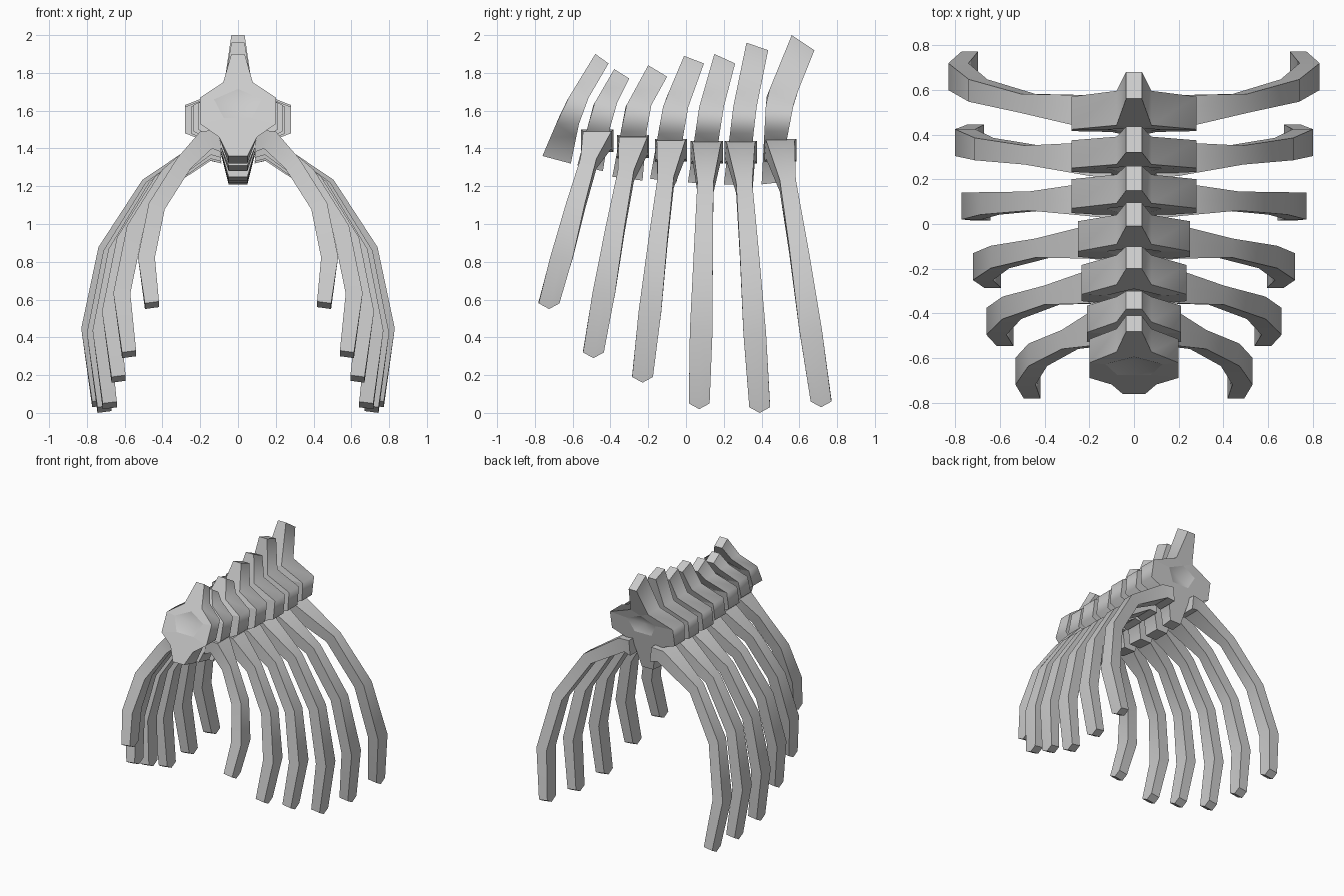
import bpy, bmesh, math
from mathutils import Vector

old = bpy.data.objects.get("Cube")
if old:
    bpy.data.objects.remove(old, do_unlink=True)

bone = bpy.data.materials.new("bone_grey")
bone.use_nodes = True
bone.diffuse_color = (0.6, 0.6, 0.6, 1)
bone.node_tree.nodes["Principled BSDF"].inputs["Base Color"].default_value = (0.6, 0.6, 0.6, 1)


def finish(bm, name):
    bmesh.ops.recalc_face_normals(bm, faces=bm.faces[:])
    mesh = bpy.data.meshes.new(name)
    bm.to_mesh(mesh)
    bm.free()
    mesh.materials.append(bone)
    obj = bpy.data.objects.new(name, mesh)
    bpy.context.collection.objects.link(obj)
    return obj


def lean(line, z):
    """Depth at height z along a top / middle / bottom edge line."""
    top, mid, low = line
    a, b = (top, mid) if z > mid[1] else (mid, low)
    return a[0] + (b[0] - a[0]) * (a[1] - z) / (a[1] - b[1])


def vertebra(name, w, zc, front, back):
    bm = bmesh.new()
    rims = []
    for line, inward in ((front, 1), (back, -1)):
        ztop, zlow = line[0][1], line[2][1]
        half = [(0.035, ztop), (0.078, zc + 0.12), (w, zc + 0.04),
                (w, zc - 0.1), (0.1, zc - 0.17), (0.05, zlow)]
        dish = [(0.127, zc + 0.03), (0.075, zc - 0.07)]

        def add(x, z, push=0.0):
            return bm.verts.new((x, lean(line, z) + push, z))
        R = [add(x, z) for x, z in half]
        L = [add(-x, z) for x, z in half]
        P = [add(x, z) for x, z in dish]
        Q = [add(-x, z) for x, z in dish]
        peak = add(0, zc + 0.085)
        pit = add(0, zc, 0.04 * inward)
        # End cap around the dished socket
        caps = [(R[0], L[0], L[1], R[1]), (R[1], L[1], peak),
                (R[4], L[4], L[5], R[5]), (R[4], L[4], Q[1], P[1])]
        for S, D in ((R, P), (L, Q)):
            caps += [(S[1], S[2], D[0], peak), (S[2], S[3], D[1], D[0]), (S[3], S[4], D[1])]
        flat = [bm.faces.new(f) for f in caps]
        ring = [peak, P[0], P[1], Q[1], Q[0]]
        for i, v in enumerate(ring):
            bm.faces.new((v, ring[(i + 1) % 5], pit)).smooth = True
        rims.append((R + L[::-1], set(flat)))
    # Outer shell joining both end caps
    f, b = rims[0][0], rims[1][0]
    for i in range(len(f)):
        j = (i + 1) % len(f)
        bm.faces.new((f[i], f[j], b[j], b[i])).smooth = True
    flat = rims[0][1] | rims[1][1]
    for e in bm.edges:
        e.smooth = not any(face in flat for face in e.link_faces)
    # The spine tip and keel tip stay crisp
    for r in (f, b):
        for i, j in ((0, 11), (5, 6)):
            bm.edges.get((r[i], r[j])).smooth = False
    for i in (0, 11, 5, 6):
        bm.edges.get((f[i], b[i])).smooth = False
    return finish(bm, name)


def rib(name, side, reach, y0, z0, y1, z1):
    # Outer line of the rib: drop fraction, reach fraction
    bends = [(0.134, 0.61), (0.39, 0.89), (0.70, 1.0), (1.0, 0.93)]
    pts = [(0.10, z0 + 0.03), (0.2, z0 + 0.02)]
    pts += [(reach * r, z0 + (z1 - z0) * d) for d, r in bends]
    depth = [0.17, 0.15, 0.085, 0.10, 0.12, 0.11]
    thick = [0.12, 0.11, 0.09, 0.09, 0.09, 0.075]
    bm = bmesh.new()
    rings = []
    for i, (x, z) in enumerate(pts):
        a, b = pts[max(i - 1, 0)], pts[min(i + 1, len(pts) - 1)]
        t = Vector((b[0] - a[0], b[1] - a[1])).normalized()
        inx, inz = t.y * thick[i], -t.x * thick[i]
        drop = max(0.0, (z0 - z) / (z0 - z1))
        y = y0 + (y1 - y0) * drop ** 0.85
        h = depth[i] / 2
        dip = 0.03 if i == len(pts) - 1 else 0
        rings.append([bm.verts.new((side * (x + inx * k), y + h * s, z + inz * k + dip * abs(s)))
                      for k, s in ((0, -1), (0, 0), (0, 1), (1, 1), (1, 0), (1, -1))])
    for a, b in zip(rings, rings[1:]):
        for i in range(6):
            j = (i + 1) % 6
            bm.faces.new((a[i], a[j], b[j], b[i]))
    for r in (rings[0], rings[-1]):
        bm.faces.new((r[0], r[1], r[4], r[5]))
        bm.faces.new((r[1], r[2], r[3], r[4]))
    obj = finish(bm, name)
    bpy.ops.object.select_all(action='DESELECT')
    obj.select_set(True)
    bpy.context.view_layer.objects.active = obj
    bpy.ops.object.shade_smooth_by_angle(angle=math.radians(32))


# Backbone, front to back: half width, centre height, front edge, back edge
spine = [
    (0.20, 1.63, ((-0.48, 1.90), (-0.645, 1.63), (-0.76, 1.36)), ((-0.41, 1.85), (-0.55, 1.61), (-0.61, 1.32))),
    (0.21, 1.60, ((-0.38, 1.82), (-0.49, 1.63), (-0.575, 1.31)), ((-0.30, 1.77), (-0.39, 1.59), (-0.44, 1.28))),
    (0.235, 1.59, ((-0.20, 1.84), (-0.32, 1.62), (-0.39, 1.25)), ((-0.10, 1.78), (-0.20, 1.60), (-0.23, 1.23))),
    (0.25, 1.58, ((-0.01, 1.89), (-0.12, 1.63), (-0.19, 1.24)), ((0.095, 1.85), (0.005, 1.60), (-0.05, 1.22))),
    (0.28, 1.58, ((0.15, 1.90), (0.07, 1.62), (0.01, 1.22)), ((0.26, 1.85), (0.195, 1.60), (0.14, 1.21))),
    (0.28, 1.58, ((0.32, 1.96), (0.25, 1.62), (0.20, 1.21)), ((0.435, 1.92), (0.37, 1.60), (0.33, 1.21))),
    (0.28, 1.59, ((0.56, 2.00), (0.425, 1.67), (0.40, 1.21)), ((0.68, 1.92), (0.575, 1.66), (0.49, 1.22))),
]
for n, args in enumerate(spine, 1):
    vertebra(f"vertebra_{n}", *args)

# Rib pairs: reach, root depth and height, tip depth and height
ribs = [
    (0.53, -0.47, 1.47, -0.725, 0.55),
    (0.66, -0.28, 1.44, -0.49, 0.29),
    (0.72, -0.08, 1.42, -0.23, 0.16),
    (0.77, 0.11, 1.41, 0.07, 0.02),
    (0.80, 0.29, 1.41, 0.39, 0.00),
    (0.83, 0.50, 1.42, 0.715, 0.03),
]
for n, args in enumerate(ribs, 1):
    for label, side in (("left", 1), ("right", -1)):
        rib(f"{label}_rib_{n}", side, *args)
